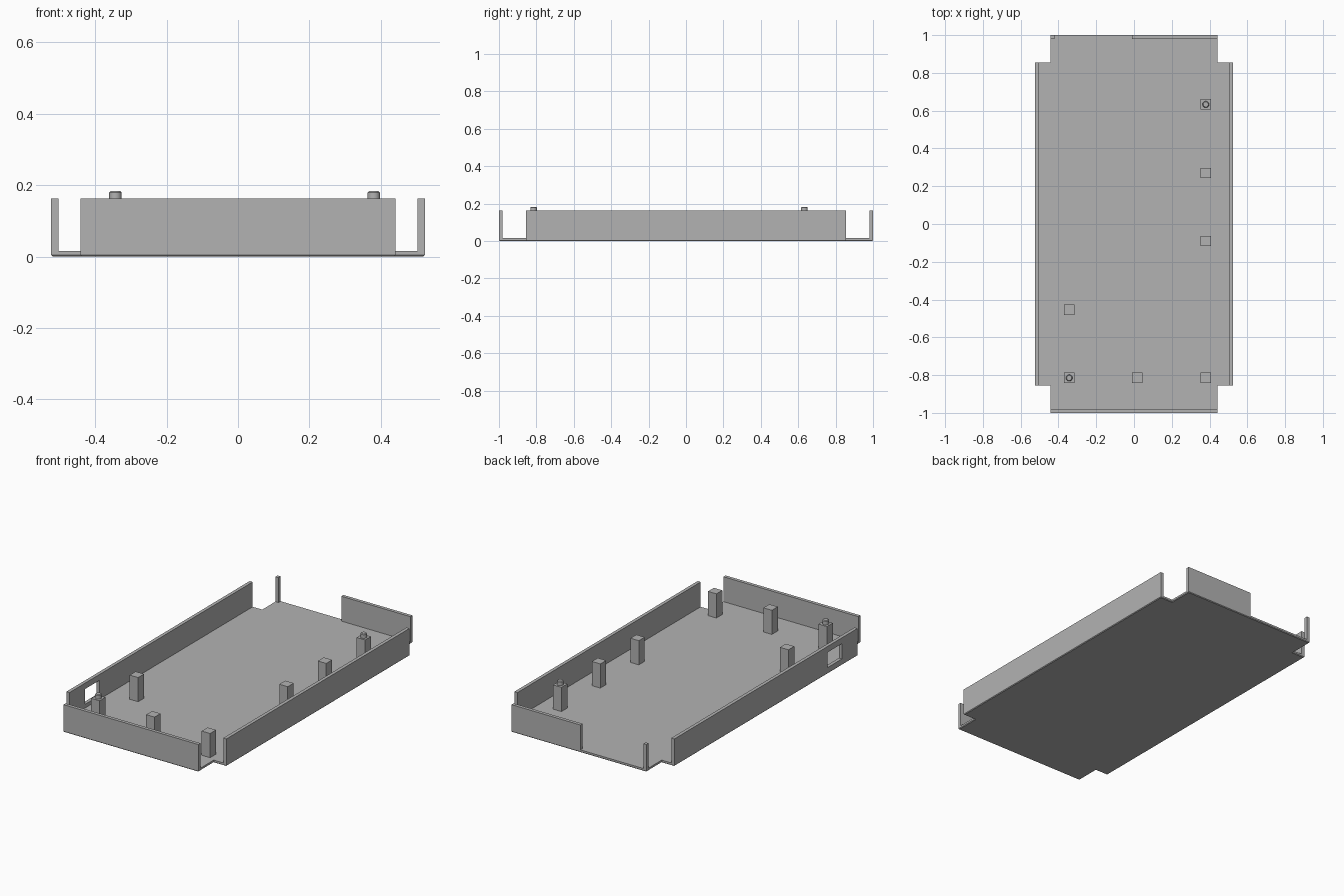
import bpy
import bmesh
from mathutils import Matrix, Vector

cube = bpy.data.objects.get("Cube")
if cube:
    bpy.data.objects.remove(cube, do_unlink=True)

# Overall sizes
HALF_X, HALF_Y = 0.523, 1.0        # outer reach of the cross-shaped plate
ARM_X, ARM_Y = 0.441, 0.856        # where the corner notches begin
FLOOR, TOP, WALL = 0.015, 0.162, 0.02
POST_TOP, PIN_TOP = 0.158, 0.183

grey = bpy.data.materials.new("plain_grey")
grey.use_nodes = True
colour = (0.45, 0.45, 0.45, 1)
grey.diffuse_color = colour
grey.node_tree.nodes["Principled BSDF"].inputs["Base Color"].default_value = colour


def finish(name, bm):
    bmesh.ops.recalc_face_normals(bm, faces=bm.faces)
    mesh = bpy.data.meshes.new(name)
    bm.to_mesh(mesh)
    bm.free()
    mesh.materials.append(grey)
    obj = bpy.data.objects.new(name, mesh)
    bpy.context.collection.objects.link(obj)
    return obj


def box(name, low, high):
    low, high = Vector(low), Vector(high)
    bm = bmesh.new()
    bmesh.ops.create_cube(bm, size=1, matrix=Matrix.Translation((low + high) / 2)
                          @ Matrix.Diagonal((high - low).to_4d()))
    return finish(name, bm)


def extrude(bm, offset):
    grown = bmesh.ops.extrude_face_region(bm, geom=bm.faces[:])
    verts = [v for v in grown["geom"] if isinstance(v, bmesh.types.BMVert)]
    bmesh.ops.translate(bm, verts=verts, vec=offset)


# Floor plate with notched corners and a softened bottom rim
quarter = [(HALF_X, ARM_Y), (ARM_X, ARM_Y), (ARM_X, HALF_Y)]
outline = []
for sx, sy, step in ((1, 1, 1), (-1, 1, -1), (-1, -1, 1), (1, -1, -1)):
    outline += [(sx * x, sy * y, 0) for x, y in quarter[::step]]
bm = bmesh.new()
bm.faces.new([bm.verts.new(p) for p in outline])
extrude(bm, (0, 0, FLOOR))
rim = [e for e in bm.edges if all(v.co.z < 0.001 for v in e.verts)]
bmesh.ops.bevel(bm, geom=rim, offset=0.004, segments=1, affect="EDGES")
finish("floor_plate", bm)

# End walls, with a wide gap in the back one
box("front_wall", (-ARM_X, -HALF_Y, FLOOR), (ARM_X, WALL - HALF_Y, TOP))
box("back_wall", (-0.01, HALF_Y - WALL, FLOOR), (ARM_X, HALF_Y, TOP))
box("back_corner_post", (-ARM_X, HALF_Y - WALL, FLOOR), (WALL - ARM_X, HALF_Y, TOP))

# Long side walls
box("left_wall", (HALF_X - WALL, -ARM_Y, FLOOR), (HALF_X, ARM_Y, TOP))

# The right wall is a grid of panels whose middle is left open as a window
ys, zs = (-ARM_Y, -0.71, -0.575, ARM_Y), (FLOOR, 0.037, 0.127, TOP)
bm = bmesh.new()
grid = [[bm.verts.new((-HALF_X, y, z)) for z in zs] for y in ys]
for i in range(3):
    for j in range(3):
        if (i, j) != (1, 1):
            bm.faces.new((grid[i][j], grid[i + 1][j], grid[i + 1][j + 1], grid[i][j + 1]))
extrude(bm, (WALL, 0, 0))
finish("right_wall_with_window", bm)

# Square standoffs, two of them with a locating pin
posts = [(0.38, 0.633, True), (0.38, 0.27, False), (0.38, -0.09, False),
         (0.38, -0.815, False), (0.017, -0.815, False),
         (-0.343, -0.815, True), (-0.343, -0.455, False)]
R = 0.0275
for number, (x, y, has_pin) in enumerate(posts, 1):
    box(f"standoff_{number}", (x - R, y - R, FLOOR), (x + R, y + R, POST_TOP))
    if has_pin:
        height = PIN_TOP - POST_TOP
        bm = bmesh.new()
        bmesh.ops.create_cone(bm, cap_ends=True, segments=24, radius1=0.0175,
                              radius2=0.0175, depth=height,
                              matrix=Matrix.Translation((x, y, POST_TOP + height / 2)))
        edge = [e for e in bm.edges if all(v.co.z > PIN_TOP - 0.001 for v in e.verts)]
        bmesh.ops.bevel(bm, geom=edge, offset=0.004, segments=1, affect="EDGES")
        pin = finish(f"locating_pin_{number}", bm)
        bpy.ops.object.select_all(action="DESELECT")
        pin.select_set(True)
        bpy.context.view_layer.objects.active = pin
        bpy.ops.object.shade_smooth_by_angle()
